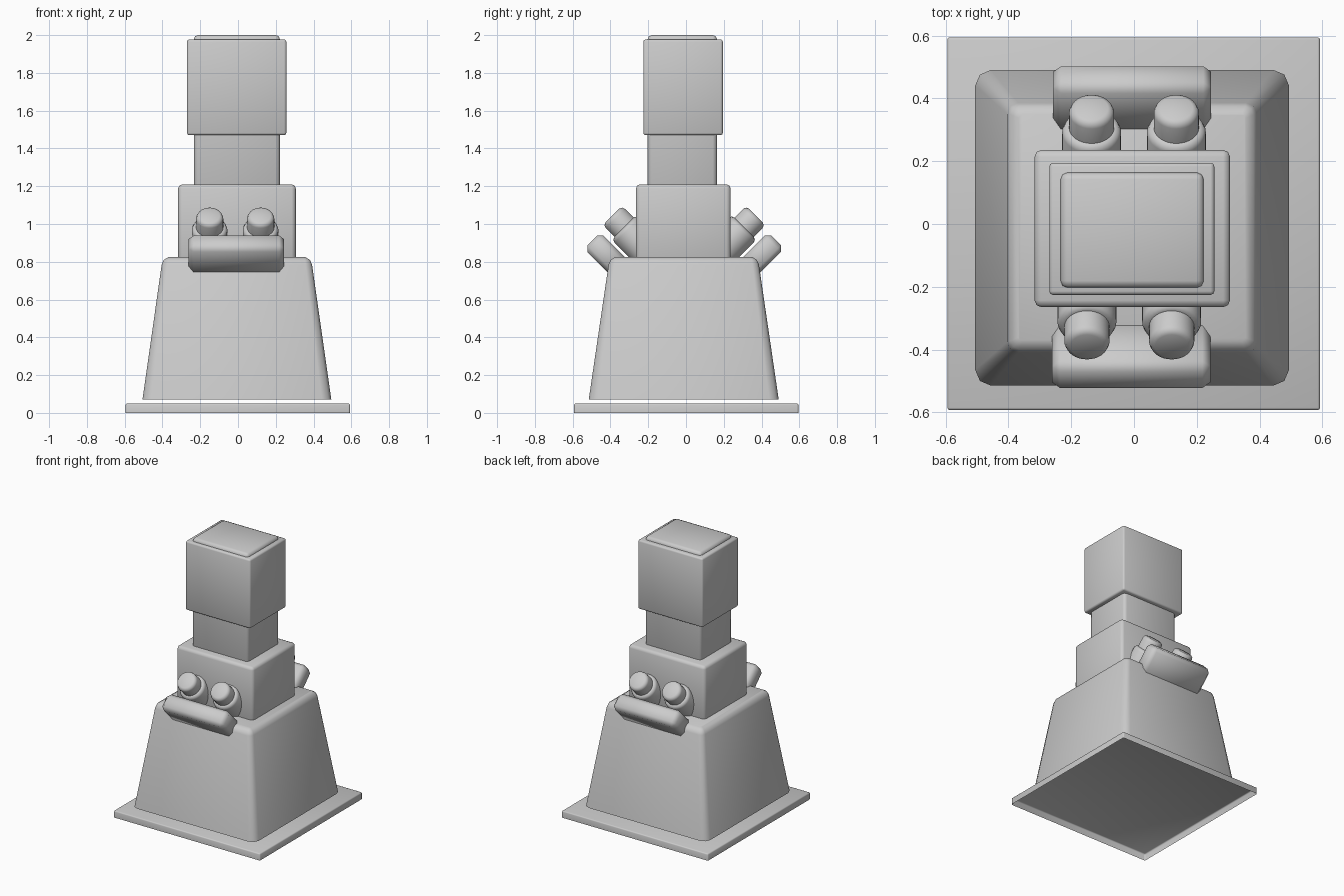
import bpy, bmesh, math
from mathutils import Vector, Matrix

if "Cube" in bpy.data.objects:
    bpy.data.objects.remove(bpy.data.objects["Cube"])


def finish(bm, name):
    bmesh.ops.recalc_face_normals(bm, faces=bm.faces)
    mesh = bpy.data.meshes.new(name)
    bm.to_mesh(mesh)
    bm.free()
    ob = bpy.data.objects.new(name, mesh)
    bpy.context.collection.objects.link(ob)
    bpy.ops.object.select_all(action='DESELECT')
    ob.select_set(True)
    bpy.context.view_layer.objects.active = ob
    bpy.ops.object.shade_smooth_by_angle(angle=math.radians(50))
    return ob


def box_bm(lo, hi, bevel=0.0, segments=2):
    lo, hi = Vector(lo), Vector(hi)
    bm = bmesh.new()
    bmesh.ops.create_cube(bm, size=1)
    bmesh.ops.scale(bm, vec=hi - lo, verts=bm.verts)
    bmesh.ops.translate(bm, vec=(lo + hi) / 2, verts=bm.verts)
    if bevel:
        bmesh.ops.bevel(bm, geom=bm.edges[:], offset=bevel, segments=segments,
                        profile=0.5, affect='EDGES')
    return bm


def lathe_bm(profile, sides=32):
    # Closed round part from (radius, height) points along local z
    bm = bmesh.new()
    rings = [[bm.verts.new((r * math.cos(2 * math.pi * i / sides),
                            r * math.sin(2 * math.pi * i / sides), h))
              for i in range(sides)] for r, h in profile]
    for a, b in zip(rings, rings[1:]):
        for i in range(sides):
            j = (i + 1) % sides
            bm.faces.new((a[i], a[j], b[j], b[i]))
    bm.faces.new(rings[0])
    bm.faces.new(rings[-1])
    return bm


# Base plate, hollow underneath
bm = box_bm((-0.595, -0.593, -0.05), (0.593, 0.595, 0.05), 0.008)
bmesh.ops.bisect_plane(bm, geom=bm.verts[:] + bm.edges[:] + bm.faces[:],
                       plane_co=(0, 0, 0), plane_no=(0, 0, 1), clear_inner=True)
finish(bm, "base_plate")

# Tapered pedestal: chamfered-corner rings, open at the bottom
rings = []
bm = bmesh.new()
for z, half_x, half_y, cut in [(0.07, 0.50, 0.503, 0.05), (0.785, 0.398, 0.398, 0.035),
                               (0.81, 0.387, 0.387, 0.027), (0.825, 0.362, 0.362, 0.012)]:
    pts = [(half_x, half_y - cut), (half_x - cut, half_y)]
    mid = (half_x - 0.3 * cut, half_y - 0.3 * cut)
    corner = [pts[0], mid, pts[1]]
    outline = []
    for sx, sy, step in [(1, 1, 1), (-1, 1, -1), (-1, -1, 1), (1, -1, -1)]:
        outline += [(sx * x, sy * y) for x, y in corner[::step]]
    rings.append([bm.verts.new((x - 0.006, y - 0.012, z)) for x, y in outline])
for a, b in zip(rings, rings[1:]):
    for i in range(len(a)):
        j = (i + 1) % len(a)
        bm.faces.new((a[i], a[j], b[j], b[i]))
bm.faces.new(rings[-1])
finish(bm, "pedestal")

# Stacked boxes of the upper body
finish(box_bm((-0.317, -0.265, 0.78), (0.306, 0.236, 1.21), 0.022), "torso")
finish(box_bm((-0.234, -0.203, 1.15), (0.222, 0.164, 2.0), 0.022), "neck_core")
finish(box_bm((-0.27, -0.226, 1.47), (0.256, 0.195, 1.977), 0.012), "head_block")

# Tilted barrels and guard blocks, front set is the back set turned half round
tilt = Matrix.Rotation(math.radians(-45), 4, 'X')
turn = Matrix.Translation((-0.0075, -0.01, 0)) @ Matrix.Rotation(math.pi, 4, 'Z') \
    @ Matrix.Translation((0.0075, 0.01, 0))
barrel = [(0.094, -0.24), (0.094, -0.022), (0.087, -0.006), (0.073, 0.0)]
tip = [(0.072, -0.03), (0.072, 0.066), (0.066, 0.081), (0.052, 0.088)]
for side, place in (("back", Matrix.Identity(4)), ("front", turn)):
    for n, x in enumerate((-0.135, 0.135)):
        m = place @ Matrix.Translation((x, 0.3075, 0.9825)) @ tilt
        for label, profile in (("barrel", barrel), ("barrel_tip", tip)):
            bm = lathe_bm(profile)
            bm.transform(m)
            finish(bm, f"{side}_{label}_{n + 1}")
    bm = box_bm((-0.252, -0.061, -0.106), (0.252, 0.061, 0.106), 0.025, 1)
    bm.transform(place @ Matrix.Translation((-0.006, 0.402, 0.838)) @ tilt)
    finish(bm, f"{side}_guard_block")
